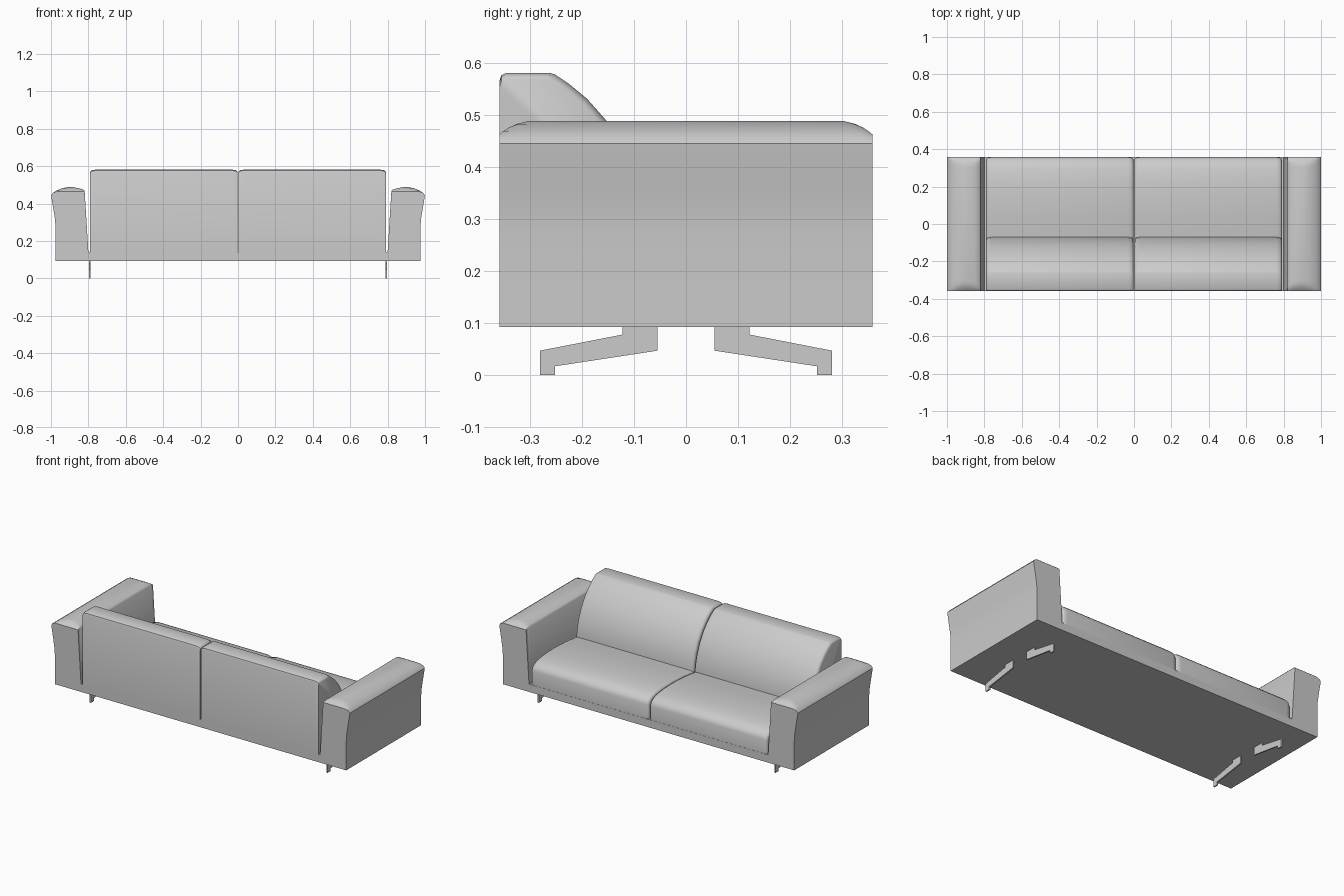
import bpy, bmesh

cube = bpy.data.objects.get("Cube")
if cube:
    bpy.data.objects.remove(cube, do_unlink=True)

grey = bpy.data.materials.new("soft_grey")
grey.use_nodes = True
GREY = (0.6, 0.6, 0.6, 1)
grey.diffuse_color = GREY
grey.node_tree.nodes["Principled BSDF"].inputs["Base Color"].default_value = GREY


def loft(name, sections, smooth=True):
    """Skin a list of equal-length 3D loops and cap both ends."""
    bm = bmesh.new()
    loops = [[bm.verts.new(p) for p in s] for s in sections]
    n = len(loops[0])
    for a, b in zip(loops, loops[1:]):
        for i in range(n):
            j = (i + 1) % n
            bm.faces.new((a[i], a[j], b[j], b[i]))
    bm.faces.new(loops[0])
    bm.faces.new(loops[-1])
    bmesh.ops.recalc_face_normals(bm, faces=bm.faces)
    mesh = bpy.data.meshes.new(name)
    bm.to_mesh(mesh)
    bm.free()
    mesh.materials.append(grey)
    if smooth:
        mesh.shade_smooth()
        mesh.set_sharp_from_angle(angle=0.7)
    obj = bpy.data.objects.new(name, mesh)
    bpy.context.collection.objects.link(obj)
    return obj


# Plinth
rect = [(-0.975, -0.358), (0.975, -0.358), (0.975, 0.358), (-0.975, 0.358)]
loft("base", [[(x, y, z) for x, y in rect] for z in (0.093, 0.14)], smooth=False)

# Cross-sections: arm in x-z, cushions and leg in y-z
ARM = [(0.8, 0.14), (0.82, 0.466), (0.827, 0.474), (0.85, 0.481), (0.88, 0.487),
       (0.91, 0.488), (0.94, 0.482), (0.97, 0.47), (0.99, 0.457), (0.999, 0.445),
       (0.997, 0.43), (0.987, 0.37), (0.979, 0.32), (0.975, 0.27), (0.975, 0.14)]
ARM_ENDS = [(0.358, 0.025), (0.352, 0.02), (0.34, 0.012), (0.325, 0.005), (0.305, 0)]

SEAT = [(-0.15, 0.14), (-0.15, 0.262), (-0.07, 0.268), (0.03, 0.28), (0.13, 0.285),
        (0.22, 0.283), (0.29, 0.275), (0.33, 0.262), (0.35, 0.245), (0.357, 0.225),
        (0.357, 0.14)]
BACK = [(-0.358, 0.14), (-0.358, 0.567), (-0.355, 0.576), (-0.346, 0.581),
        (-0.262, 0.581), (-0.252, 0.578), (-0.225, 0.56), (-0.19, 0.531),
        (-0.152, 0.488), (-0.115, 0.43), (-0.09, 0.37), (-0.075, 0.31),
        (-0.068, 0.25), (-0.068, 0.14)]
# Cushion stations: x and how far the edge rolls in
PUFF = [(0.003, 0.012), (0.006, 0.007), (0.012, 0.003), (0.03, 0.0), (0.763, 0.0),
        (0.781, 0.003), (0.787, 0.007), (0.79, 0.012)]

LEG = [(0.122, 0.093), (0.055, 0.093), (0.055, 0.047), (0.252, 0.017),
       (0.252, 0), (0.281, 0), (0.281, 0.047), (0.122, 0.078)]


def cushion(name, profile, side):
    """Loft a cushion along x, pulling top and front in near the ends."""
    sections = []
    for x, roll in PUFF:
        sections.append([(side * x,
                          y - roll if y > -0.3 else y,
                          z - roll if z > 0.2 else z) for y, z in profile])
    loft(name, sections)


for side, label in ((1, "left"), (-1, "right")):
    # Arm, with its crown easing down at both ends
    stations = [(-y, d) for y, d in ARM_ENDS] + ARM_ENDS[::-1]
    loft(label + "_arm", [[(side * x, y, min(z, 0.488 - d)) for x, z in ARM]
                          for y, d in stations])
    cushion(label + "_seat_cushion", SEAT, side)
    cushion(label + "_back_cushion", BACK, side)
    # Flat cranked legs
    for end, word in ((1, "rear"), (-1, "front")):
        loft(f"{label}_{word}_leg",
             [[(side * x, end * y, z) for y, z in LEG] for x in (0.788, 0.796)],
             smooth=False)
